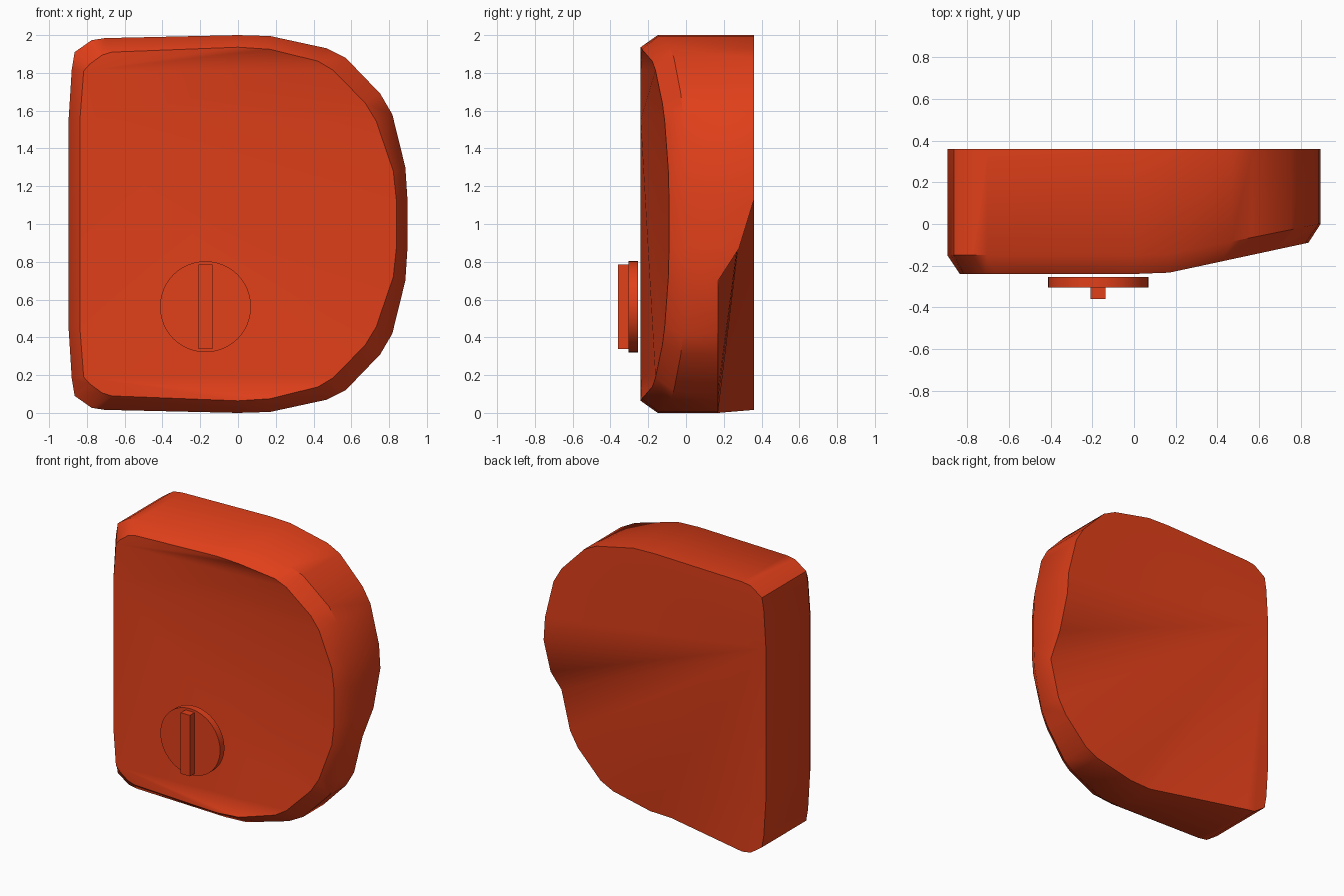
import bpy, bmesh, math

if "Cube" in bpy.data.objects:
    bpy.data.objects.remove(bpy.data.objects["Cube"])

red = bpy.data.materials.new("red")
red.diffuse_color = (0.75, 0.05, 0.01, 1)
red.use_nodes = True
red.node_tree.nodes["Principled BSDF"].inputs["Base Color"].default_value = red.diffuse_color


def finish(bm, name, angle):
    bmesh.ops.recalc_face_normals(bm, faces=bm.faces[:])
    mesh = bpy.data.meshes.new(name)
    bm.to_mesh(mesh)
    bm.free()
    obj = bpy.data.objects.new(name, mesh)
    bpy.context.collection.objects.link(obj)
    mesh.materials.append(red)
    bpy.ops.object.select_all(action='DESELECT')
    obj.select_set(True)
    bpy.context.view_layer.objects.active = obj
    bpy.ops.object.shade_smooth_by_angle(angle=math.radians(angle))
    return obj


# Upper half of the D-shaped outline, left to right (x, z), mirrored about z = 1
outer = [(-.897, 1.55), (-.88, 1.82), (-.865, 1.91), (-.775, 1.973), (-.705, 1.984),
         (0, 2.0), (.17, 1.995), (.47, 1.93), (.57, 1.88), (.753, 1.69),
         (.817, 1.58), (.886, 1.3), (.897, 1.13)]
inner = [(-.837, 1.55), (-.817, 1.81), (-.785, 1.846), (-.72, 1.894), (-.668, 1.91),
         (0, 1.936), (.17, 1.925), (.424, 1.862), (.504, 1.814), (.674, 1.64),
         (.732, 1.544), (.822, 1.28), (.838, 1.13)]


def closed(half):
    return half + [(x, 2 - z) for x, z in reversed(half)]


def back_y(i):
    # the lower right of the back is cut away
    return .28 if i == 13 else .17 if 14 <= i <= 20 else .36


def fan(bm, ring, apex, order):
    for a, b in zip(order, order[1:]):
        bm.faces.new((ring[apex], ring[a], ring[b]))


# Body: front rim, chamfer, side wall and back
bm = bmesh.new()
out, inn = closed(outer), closed(inner)
n = len(out)
face = [bm.verts.new((x, -.24 + max(0, x - .14) * .215, z)) for x, z in inn]
rim = [bm.verts.new((x, -.15 + max(0, x - .14) * .2, z)) for x, z in out]
back = [bm.verts.new((x, back_y(i), z)) for i, (x, z) in enumerate(out)]
for r0, r1 in ((face, rim), (rim, back)):
    for i in range(n):
        j = (i + 1) % n
        bm.faces.new((r0[i], r0[j], r1[j], r1[i]))
# Front panel with shallow dips near the top and bottom
fan(bm, face, 1, list(range(2, 9)))
fan(bm, face, 24, list(range(17, 24)))
fan(bm, face, 0, [1] + list(range(8, 18)) + [24, 25])
# Back panel
fan(bm, back, 0, list(range(1, n)))
finish(bm, "body", 42)

# Round key plate
bm = bmesh.new()
bmesh.ops.create_cone(bm, cap_ends=True, segments=48, radius1=.241, radius2=.241, depth=.05)
for v in bm.verts:
    x, y, z = v.co
    v.co = (x - .172, z - .28, y + .562)
finish(bm, "key_plate", 30)

# Upright grip bar on the plate
bm = bmesh.new()
bmesh.ops.create_cube(bm, size=1)
for v in bm.verts:
    v.co = (v.co.x * .074 - .173, v.co.y * .055 - .3325, v.co.z * .445 + .562)
finish(bm, "grip_bar", 30)
